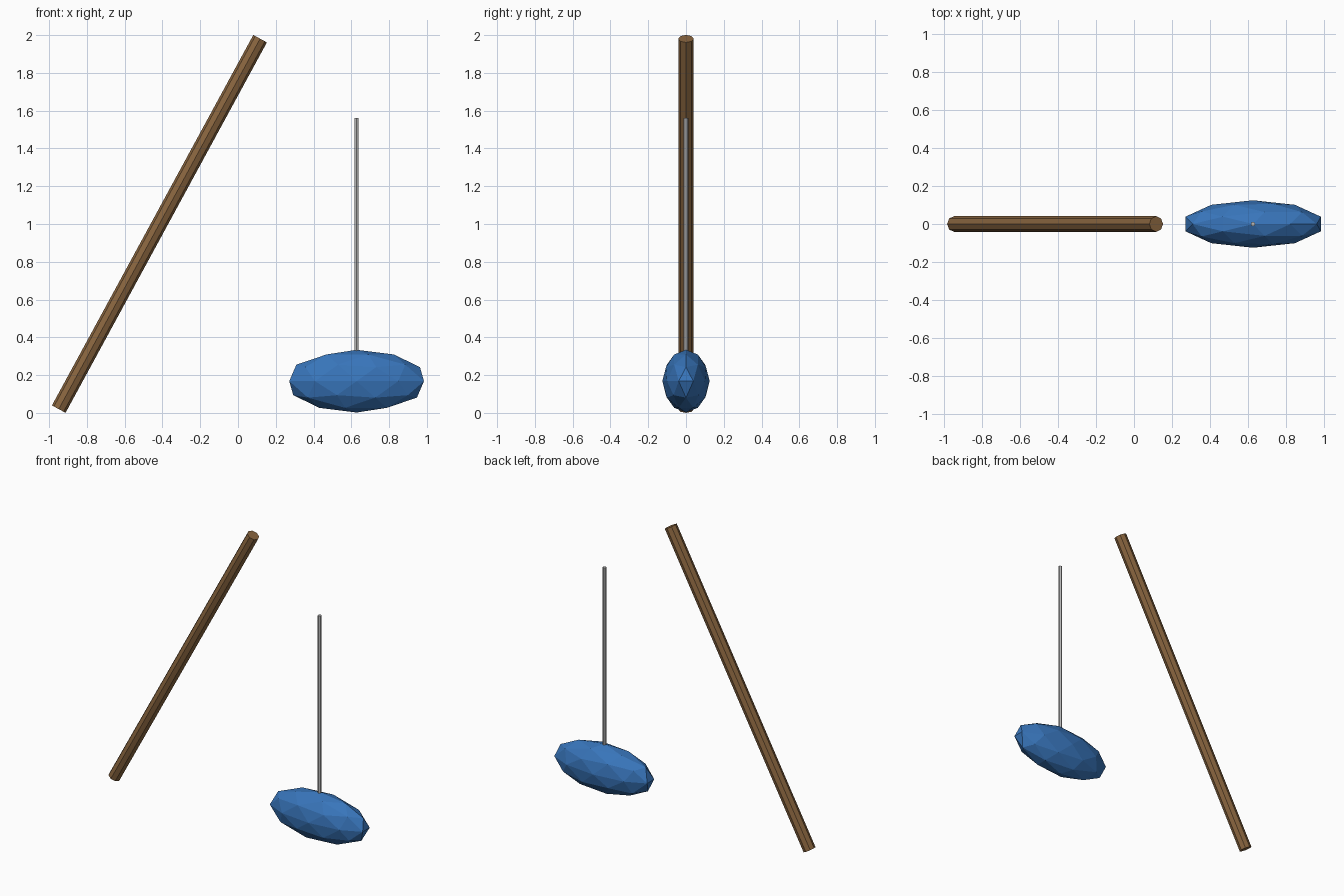
import bpy
from mathutils import Vector

if "Cube" in bpy.data.objects:
    bpy.data.objects.remove(bpy.data.objects["Cube"])


def material(name, rgb):
    m = bpy.data.materials.new(name)
    m.diffuse_color = (*rgb, 1)
    m.use_nodes = True
    m.node_tree.nodes["Principled BSDF"].inputs["Base Color"].default_value = m.diffuse_color
    return m


def rod(name, start, end, radius, sides, mat):
    """Straight flat-sided cylinder between two points."""
    start, end = Vector(start), Vector(end)
    axis = end - start
    bpy.ops.mesh.primitive_cylinder_add(
        vertices=sides, radius=radius, depth=axis.length,
        location=(start + end) / 2,
        rotation=(0, axis.angle(Vector((0, 0, 1))), 0))
    ob = bpy.context.object
    ob.name = name
    ob.data.materials.append(mat)
    return ob


wood = material("brown wood", (0.25, 0.13, 0.05))
blue = material("blue", (0.04, 0.18, 0.50))
grey = material("grey line", (0.50, 0.50, 0.50))

# Leaning wooden pole
rod("pole", (-0.949, 0, 0.02), (0.117, 0, 1.981), 0.041, 8, wood)

# Thin vertical line rising from the body
rod("line", (0.627, 0, 0.31), (0.627, 0, 1.561), 0.012, 6, grey)

# Faceted, flattened body
bpy.ops.mesh.primitive_ico_sphere_add(subdivisions=2, radius=1, location=(0.628, 0, 0.168))
body = bpy.context.object
body.name = "body"
body.scale = (0.375, 0.125, 0.166)
body.data.materials.append(blue)
